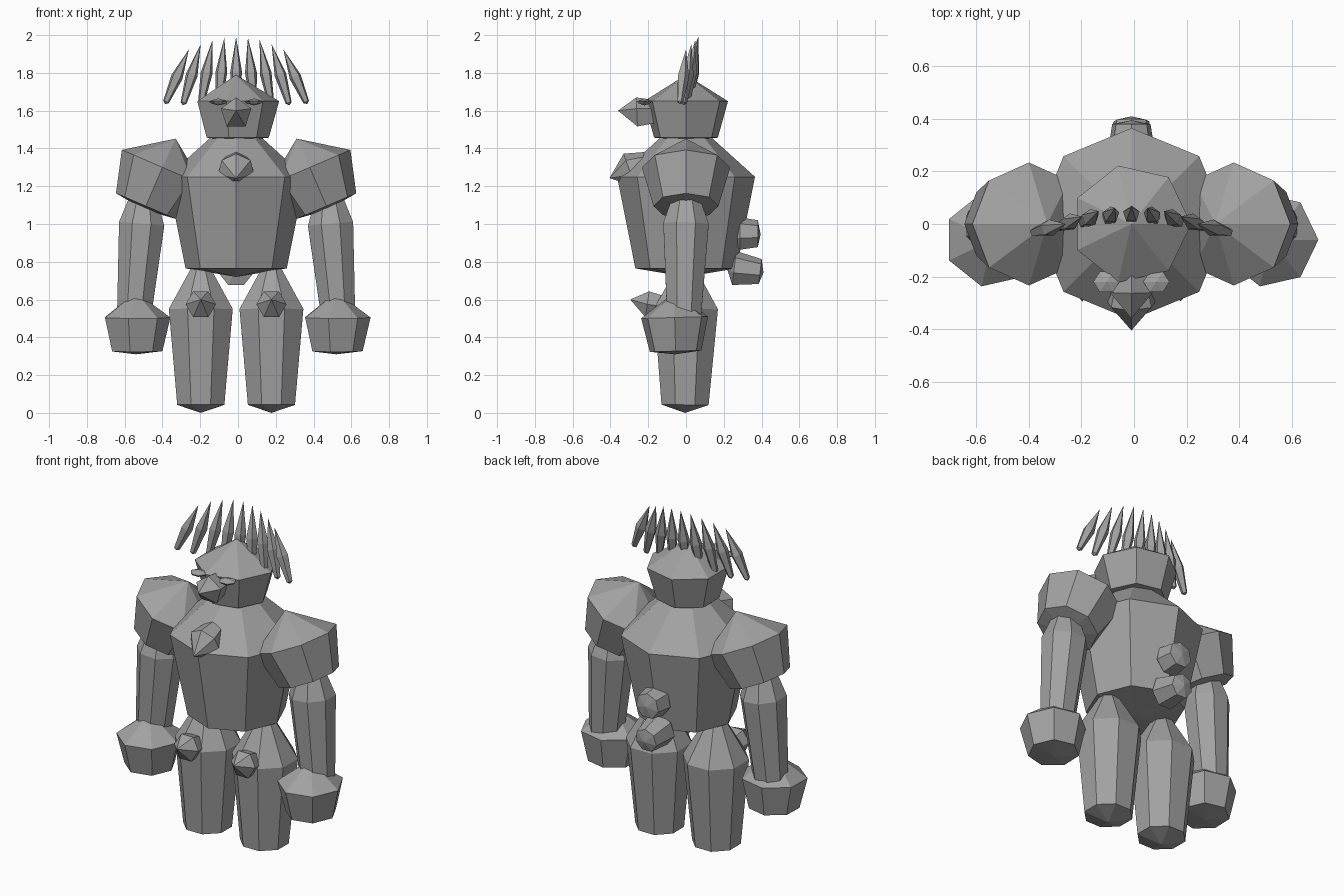
import bpy
import bmesh
import math
from mathutils import Vector

if "Cube" in bpy.data.objects:
    bpy.data.objects.remove(bpy.data.objects["Cube"])

CX = -0.01  # small sideways offset of the whole figure

grey = bpy.data.materials.new("stone_grey")
grey.diffuse_color = (0.36, 0.36, 0.36, 1)
grey.use_nodes = True
grey.node_tree.nodes["Principled BSDF"].inputs["Base Color"].default_value = grey.diffuse_color


def spindle(name, tip, c1, r1, c2, r2, end, n=8, spin=0.0, squash=1.0):
    """Faceted body: pointed tip, two rings of n sides, pointed end."""
    tip, c1, c2, end = (Vector(p) + Vector((CX, 0, 0)) for p in (tip, c1, c2, end))
    axis = (c1 - c2).normalized()
    u = Vector((1, 0, 0))
    u = (u - axis * u.dot(axis)).normalized()
    v = axis.cross(u)
    bm = bmesh.new()
    rings = []
    for c, r in ((c1, r1), (c2, r2)):
        ring = []
        for i in range(n):
            a = math.radians(spin) + math.tau * i / n
            ring.append(bm.verts.new(c + u * r * math.cos(a) + v * r * squash * math.sin(a)))
        rings.append(ring)
    top, bottom = bm.verts.new(tip), bm.verts.new(end)
    upper, lower = rings
    for i in range(n):
        j = (i + 1) % n
        bm.faces.new((upper[i], upper[j], top))
        bm.faces.new((lower[i], lower[j], upper[j], upper[i]))
        bm.faces.new((lower[j], lower[i], bottom))
    bmesh.ops.recalc_face_normals(bm, faces=bm.faces)
    mesh = bpy.data.meshes.new(name)
    bm.to_mesh(mesh)
    bm.free()
    mesh.materials.append(grey)
    ob = bpy.data.objects.new(name, mesh)
    bpy.context.collection.objects.link(ob)
    return ob


# Torso and head
spindle("torso", (0, 0, 1.58), (0, 0, 1.25), 0.365, (0, 0, 0.765), 0.268, (0, 0, 0.72))
spindle("head", (0, 0, 1.79), (0, 0, 1.65), 0.228, (0, 0, 1.457), 0.173, (0, 0, 1.44), n=7)

# Nose and chest spike
spindle("nose", (0, -0.36, 1.6), (0, -0.26, 1.585), 0.085, (0, -0.15, 1.59), 0.065,
        (0, -0.12, 1.59), n=5, spin=90)
spindle("chest_spike", (0, -0.405, 1.243), (0, -0.297, 1.28), 0.098,
        (0, -0.2, 1.315), 0.07, (0, -0.18, 1.32), n=7, spin=90)

# Paired parts
for s, side in ((-1, "left"), (1, "right")):
    spindle(side + "_eye", (s * 0.095, -0.22, 1.665), (s * 0.095, -0.22, 1.65), 0.05,
            (s * 0.095, -0.22, 1.638), 0.038, (s * 0.095, -0.22, 1.628), n=6, squash=0.9)
    spindle(side + "_shoulder", (s * 0.32, 0, 1.452), (s * 0.39, 0, 1.30), 0.234,
            (s * 0.478, 0, 1.095), 0.172, (s * 0.486, 0, 1.075))
    spindle(side + "_arm", (s * 0.48, 0, 1.35), (s * 0.5, 0, 1.0), 0.13,
            (s * 0.54, -0.01, 0.52), 0.098, (s * 0.54, -0.01, 0.5), spin=22.5)
    spindle(side + "_fist", (s * 0.53, -0.06, 0.64), (s * 0.53, -0.06, 0.505), 0.182,
            (s * 0.53, -0.055, 0.327), 0.14, (s * 0.53, -0.055, 0.31), n=7)
    spindle(side + "_leg", (s * 0.187, 0, 0.86), (s * 0.187, 0, 0.55), 0.183,
            (s * 0.187, -0.005, 0.043), 0.135, (s * 0.187, -0.005, 0.0), spin=22.5)
    spindle(side + "_knee_spike", (s * 0.187, -0.295, 0.6), (s * 0.187, -0.205, 0.575), 0.08,
            (s * 0.187, -0.1, 0.56), 0.06, (s * 0.187, -0.08, 0.56), n=6)

# Knobs on the back
spindle("upper_back_knob", (0, 0.21, 0.94), (0, 0.285, 0.945), 0.09,
        (0, 0.38, 0.945), 0.075, (0, 0.395, 0.945), n=7, spin=90)
spindle("lower_back_knob", (0, 0.217, 0.765), (0, 0.255, 0.762), 0.095,
        (0, 0.392, 0.745), 0.07, (0, 0.41, 0.742), n=7, spin=90)

# Fan of crest spikes
for i in range(-4, 5):
    k = (i / 4) ** 2
    tip = Vector((i * 0.0625, 0.065 - 0.065 * k, 1.99 - 0.065 * k))
    base = Vector((i * 0.094, 0.01 - 0.042 * k, 1.62 + 0.015 * k))
    spindle("crest_spike", tip, base.lerp(tip, 0.5), 0.033,
            base.lerp(tip, 0.04), 0.017, base, n=5, spin=90)
